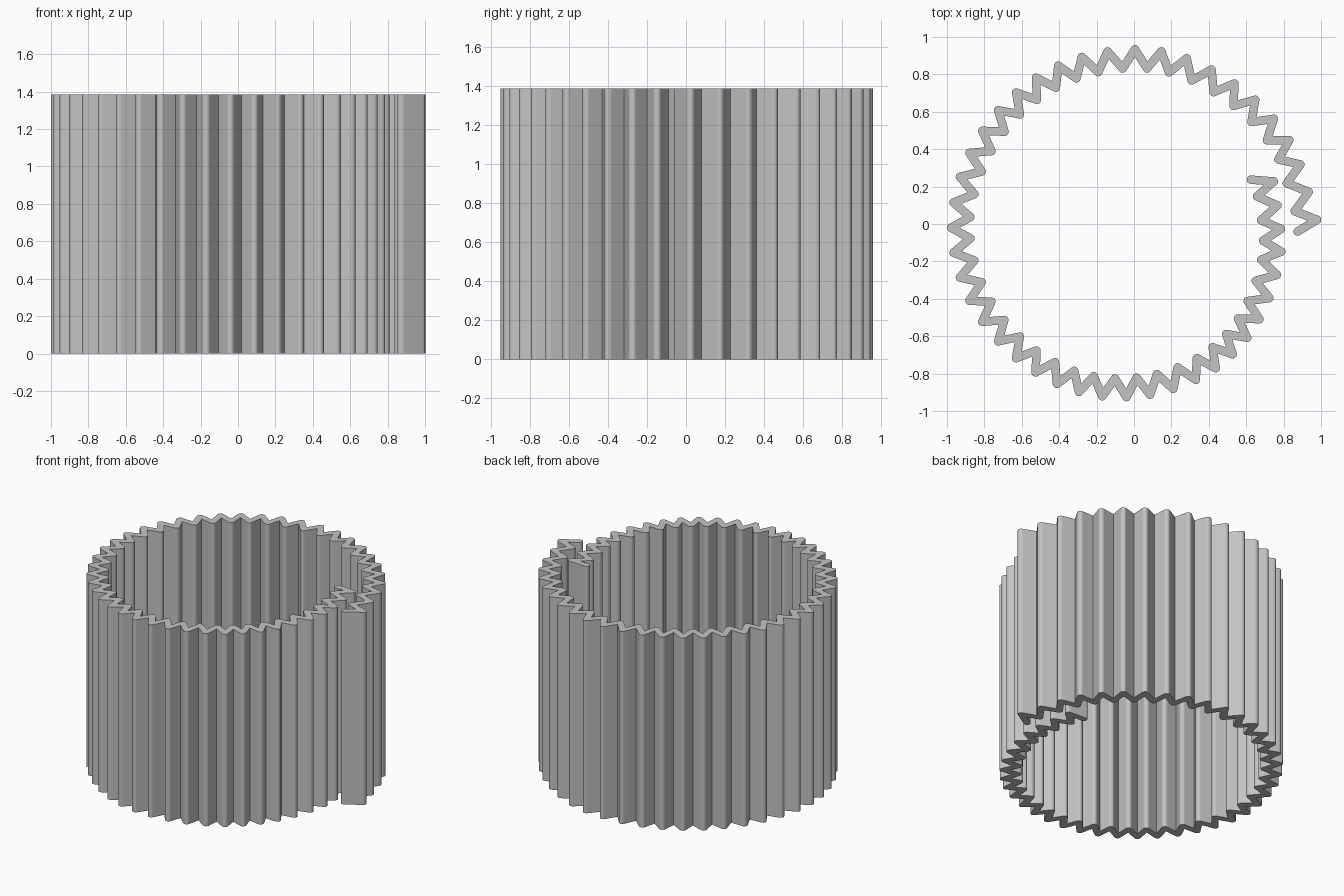
import bpy
import bmesh
import math
from mathutils import Vector

HEIGHT = 1.385
HALF_WIDTH = 0.0225   # half the band thickness
DEPTH = 0.145         # full radial depth of the pleats
TIPS = 46
ARC_STEPS = 8

cube = bpy.data.objects.get("Cube")
if cube:
    bpy.data.objects.remove(cube, do_unlink=True)

# Outer envelope of the coil: every third pleat tip
envelope = [Vector(p) for p in (
    (1.0, .03), (.85, .46), (.55, .77), (.15, .945),
    (-.285, .915), (-.645, .72), (-.9, .39), (-1.0, -.02),
    (-.9, -.42), (-.645, -.735), (-.3, -.92), (.09, -.935),
    (.45, -.79), (.69, -.52), (.81, -.15), (.77, .23))]
envelope.insert(0, 2 * envelope[0] - envelope[1])
envelope.append(2 * envelope[-1] - envelope[-2])


def curve(t):
    """Smooth point on the envelope, t counted in pleats."""
    i = min(int(t / 3), len(envelope) - 4)
    u = t / 3 - i
    a, b, c, d = envelope[i:i + 4]
    return 0.5 * (2 * b + (c - a) * u + (2 * a - 5 * b + 4 * c - d) * u**2
                  + (3 * b - a - 3 * c + d) * u**3)


def inset(t, distance):
    """Envelope point moved inward, towards the middle of the coil."""
    e = 0.01
    tangent = (curve(t + e) - curve(t - e)).normalized()
    return curve(t) + Vector((-tangent.y, tangent.x)) * distance


# Zigzag centre line with its two loose ends
path = [Vector((.875, -.04))]
for k in range(TIPS):
    path.append(inset(k, HALF_WIDTH))
    if k < TIPS - 1:
        path.append(inset(k + 0.5, DEPTH - HALF_WIDTH))
path.append(Vector((.625, .237)))


def outline(points, w):
    """Thicken a line: round convex corners and ends, sharp inner corners."""
    loop = points + points[-2:0:-1]
    result = []
    for i, p in enumerate(loop):
        before = (p - loop[i - 1]).normalized()
        after = (loop[(i + 1) % len(loop)] - p).normalized()
        turn = math.atan2(before.x * after.y - before.y * after.x, before.dot(after))
        if before.dot(after) < -0.9999:
            turn = math.pi
        start = math.atan2(-before.x, before.y)
        if turn > 0:
            for s in range(ARC_STEPS + 1):
                a = start + turn * s / ARC_STEPS
                result.append(p + Vector((math.cos(a), math.sin(a))) * w)
        else:
            a = start + turn / 2
            reach = w / math.cos(turn / 2)
            result.append(p + Vector((math.cos(a), math.sin(a))) * reach)
    return result


# Pleated band, extruded upwards
bm = bmesh.new()
base = bm.faces.new([bm.verts.new((p.x, p.y, 0)) for p in outline(path, HALF_WIDTH)])
extruded = bmesh.ops.extrude_face_region(bm, geom=[base], use_keep_orig=True)
top_verts = [g for g in extruded["geom"] if isinstance(g, bmesh.types.BMVert)]
bmesh.ops.translate(bm, verts=top_verts, vec=(0, 0, HEIGHT))
bmesh.ops.recalc_face_normals(bm, faces=bm.faces[:])
mesh = bpy.data.meshes.new("pleated_band")
bm.to_mesh(mesh)
bm.free()
band = bpy.data.objects.new("pleated_band", mesh)
bpy.context.collection.objects.link(band)

# Plain grey
grey = bpy.data.materials.new("light_grey")
grey.use_nodes = True
grey.diffuse_color = (.55, .55, .55, 1)
grey.node_tree.nodes["Principled BSDF"].inputs["Base Color"].default_value = (.55, .55, .55, 1)
mesh.materials.append(grey)
